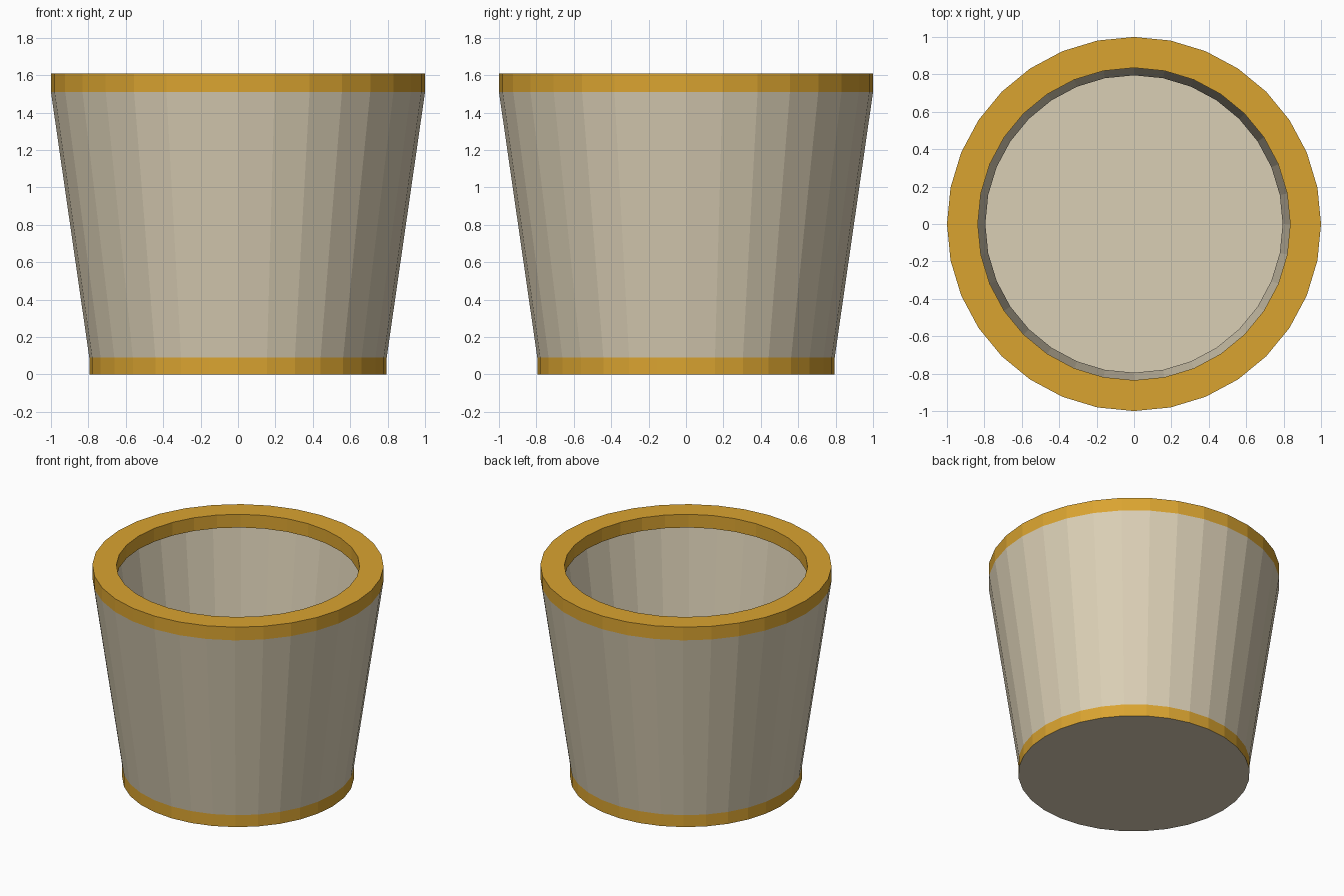
import bpy, bmesh
from math import cos, sin, tau

if "Cube" in bpy.data.objects:
    bpy.data.objects.remove(bpy.data.objects["Cube"])

SIDES = 32


def material(name, color):
    m = bpy.data.materials.new(name)
    m.diffuse_color = (*color, 1)
    m.use_nodes = True
    m.node_tree.nodes["Principled BSDF"].inputs["Base Color"].default_value = m.diffuse_color
    return m


cream = material("cream", (0.70, 0.62, 0.46))
gold = material("gold", (0.70, 0.37, 0.03))


def lathe(name, profile, mat, closed=False, cap=None):
    """Spin a (radius, z) profile; optionally close the loop or cap the first ring."""
    bm = bmesh.new()
    rings = [[bm.verts.new((r * cos(tau * i / SIDES), r * sin(tau * i / SIDES), z))
              for i in range(SIDES)] for r, z in profile]
    pairs = list(zip(rings, rings[1:]))
    if closed:
        pairs.append((rings[-1], rings[0]))
    for a, b in pairs:
        for i in range(SIDES):
            j = (i + 1) % SIDES
            bm.faces.new((a[i], a[j], b[j], b[i]))
    mesh = bpy.data.meshes.new(name)
    mesh.materials.append(mat)
    if cap:
        mesh.materials.append(cap)
        bm.faces.new(rings[0][::-1]).material_index = 1
    bm.to_mesh(mesh)
    bm.free()
    obj = bpy.data.objects.new(name, mesh)
    bpy.context.collection.objects.link(obj)
    return obj


# Gold foot band with the cream floor
lathe("foot_band", [(0.795, 0), (0.795, 0.09)], gold, cap=cream)

# Thin flared wall
lathe("bucket_wall", [(0.795, 0.09), (1.0, 1.51)], cream)

# Thick rim overhanging the inside
lathe("rim", [(1.0, 1.51), (1.0, 1.61), (0.835, 1.61), (0.835, 1.51)], gold, closed=True)
